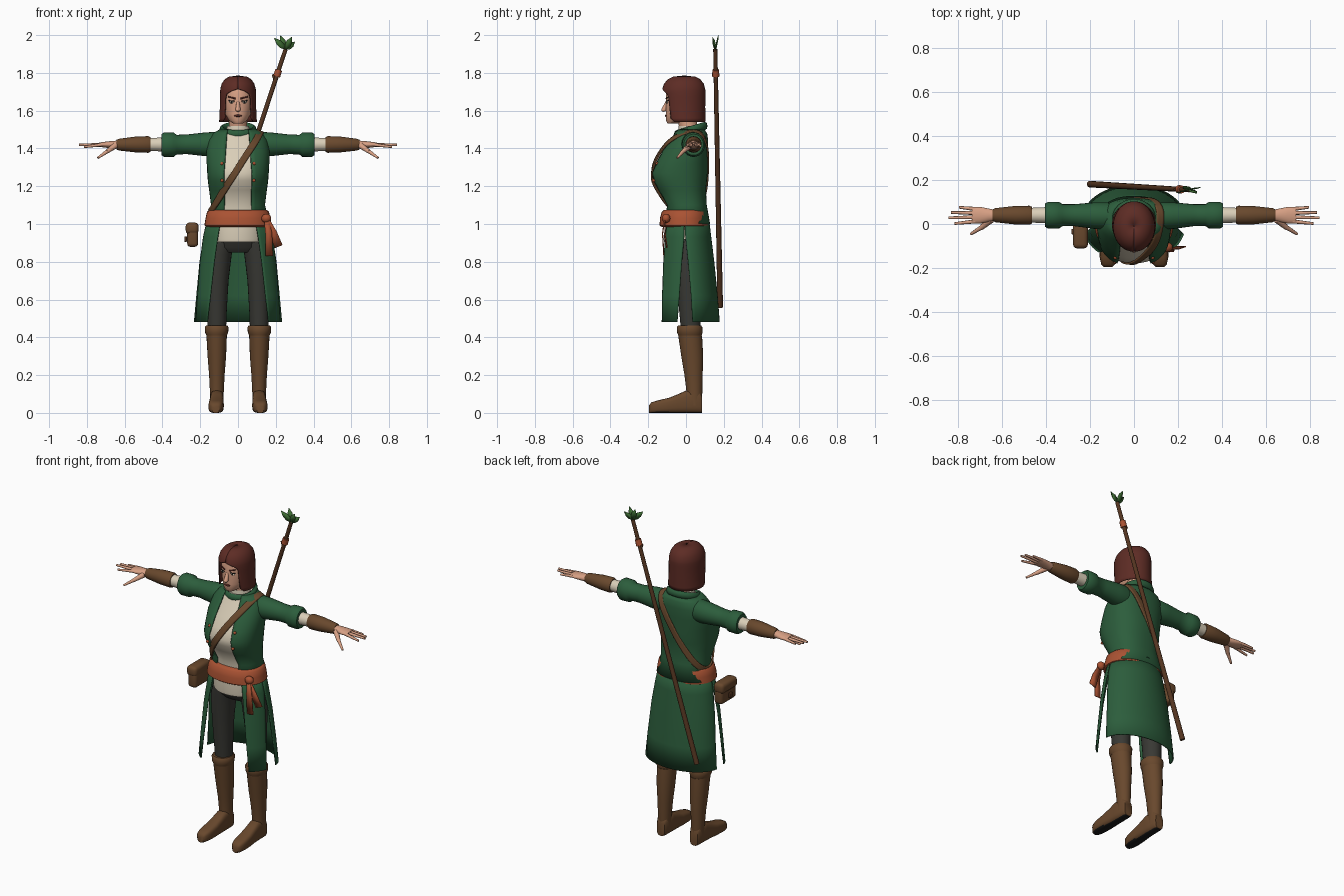
import bpy, bmesh, math
from mathutils import Vector, Matrix

if "Cube" in bpy.data.objects:
    bpy.data.objects.remove(bpy.data.objects["Cube"])

COLOURS = {
    "coat_green": (.025, .11, .045), "hair_auburn": (.11, .025, .018),
    "sash_orange": (.40, .085, .033), "linen_cream": (.70, .62, .48),
    "boot_leather": (.14, .065, .026), "dark_wood": (.09, .036, .015),
    "trouser_charcoal": (.04, .04, .034), "skin": (.68, .35, .23),
    "leaf_green": (.05, .16, .035), "sole_black": (.01, .01, .01)}
MATS = {}
for key, col in COLOURS.items():
    MATS[key] = bpy.data.materials.new(key)
    MATS[key].diffuse_color = (*col, 1)


def finish(name, bm, mat, mirror=False, thick=0, subd=0, recalc=True, angle=45):
    if recalc:
        bmesh.ops.recalc_face_normals(bm, faces=bm.faces)
    me = bpy.data.meshes.new(name)
    bm.to_mesh(me)
    bm.free()
    me.materials.append(MATS[mat])
    me.shade_smooth()
    me.set_sharp_from_angle(angle=math.radians(angle))
    ob = bpy.data.objects.new(name, me)
    bpy.context.collection.objects.link(ob)
    if subd:
        m = ob.modifiers.new("smooth", 'SUBSURF')
        m.levels = m.render_levels = subd
    if thick:
        m = ob.modifiers.new("thickness", 'SOLIDIFY')
        m.thickness, m.offset = thick, 1
    if mirror:
        ob.modifiers.new("mirror", 'MIRROR')
    return ob


def power(v, p):
    return math.copysign(abs(v) ** p, v)


def loft(name, rows, mat, axis='z', n=24, p=1, arcs=None, **kw):
    """Rows are (position, centre a, centre b, radius a, radius b)."""
    bm = bmesh.new()
    rings = []
    for k, (t, a, b, ra, rb) in enumerate(rows):
        lo, hi = arcs[k] if arcs else (0, 2 * math.pi)
        ring = []
        for i in range(n):
            th = lo + (hi - lo) * i / (n - 1 if arcs else n)
            u, v = a + ra * power(math.cos(th), p), b + rb * power(math.sin(th), p)
            ring.append(bm.verts.new({'z': (u, v, t), 'x': (t, u, v), 'y': (u, t, v)}[axis]))
        rings.append(ring)
    for r0, r1 in zip(rings, rings[1:]):
        for i in range(n - 1 if arcs else n):
            j = (i + 1) % n
            bm.faces.new((r0[i], r0[j], r1[j], r1[i]))
    if not arcs:
        bm.faces.new(rings[0])
        bm.faces.new(rings[-1])
    return finish(name, bm, mat, recalc=not arcs, **kw)


def tube(name, a, b, r1, r2, mat, n=12, **kw):
    a, b = Vector(a), Vector(b)
    bm = bmesh.new()
    rot = (b - a).to_track_quat('Z', 'Y').to_matrix().to_4x4()
    bmesh.ops.create_cone(bm, cap_ends=True, segments=n, radius1=r1, radius2=r2,
                          depth=(b - a).length, matrix=Matrix.Translation((a + b) / 2) @ rot)
    return finish(name, bm, mat, **kw)


def blob(name, c, size, mat, **kw):
    bm = bmesh.new()
    bmesh.ops.create_uvsphere(bm, u_segments=16, v_segments=10, radius=1,
                              matrix=Matrix.Translation(c) @ Matrix.Diagonal((*size, 1)))
    return finish(name, bm, mat, **kw)


def ribbon(name, pts, normals, widths, mat, closed=False, thick=.006, **kw):
    bm = bmesh.new()
    pts = [Vector(q) for q in pts]
    n = len(pts)
    pairs = []
    for i, q in enumerate(pts):
        ahead = pts[(i + 1) % n] if closed or i < n - 1 else q
        behind = pts[i - 1] if closed or i else q
        side = (ahead - behind).cross(Vector(normals[i])).normalized() * widths[i] / 2
        pairs.append((bm.verts.new(q - side), bm.verts.new(q + side)))
    for i in range(n if closed else n - 1):
        (a, b), (c, d) = pairs[i], pairs[(i + 1) % n]
        bm.faces.new((a, c, d, b))
    return finish(name, bm, mat, thick=thick, recalc=False, **kw)


def front_gap(rx, w, p=1):
    """Angle range that leaves an opening of half width w facing the front."""
    g = math.asin(min(1, w / rx) ** (1 / p))
    return (-math.pi / 2 + g, 1.5 * math.pi - g)


# Torso: linen shirt with an open coat over it
torso = [(1.0, .0, .155, .115), (1.1, .0, .13, .097), (1.18, -.025, .14, .118),
         (1.23, -.036, .147, .134), (1.27, -.038, .15, .14), (1.32, -.026, .153, .128),
         (1.38, -.008, .155, .112), (1.44, .015, .145, .09), (1.475, .022, .12, .078),
         (1.495, .022, .085, .065)]
loft("shirt", [(z, 0, y, rx, ry) for z, y, rx, ry in torso], "linen_cream", p=.85, n=36)
gaps = [.07, .068, .068, .07, .07, .066, .062, .058, .055, .05]
loft("coat_body", [(z, 0, y, rx + .004, ry + .004) for z, y, rx, ry in torso], "coat_green",
     p=.85, n=36, arcs=[front_gap(r[2], g, .85) for r, g in zip(torso, gaps)], thick=.009)
for i, (z, y) in enumerate([(1.32, -.152), (1.23, -.172)]):
    blob(f"coat_button_{i}", (.085, y, z), (.009, .009, .009), "sash_orange", mirror=True)
loft("shirt_hem", [(.905, 0, -.01, .137, .105), (.92, 0, -.01, .14, .108),
                   (1.02, 0, 0, .145, .11)], "linen_cream")

# Rolled coat collar, higher at the back
bm = bmesh.new()
ringv = []
for i in range(24):
    th = i * math.tau / 24
    c = Vector((.085 * math.cos(th), .025 + .075 * math.sin(th), 1.497 + .022 * math.sin(th)))
    out = Vector((math.cos(th), math.sin(th), 0))
    ringv.append([bm.verts.new(c + out * .014 * math.cos(f) + Vector((0, 0, .022 * math.sin(f))))
                  for f in [k * math.tau / 8 for k in range(8)]])
for i in range(24):
    for k in range(8):
        a, b = ringv[i], ringv[(i + 1) % 24]
        bm.faces.new((a[k], b[k], b[(k + 1) % 8], a[(k + 1) % 8]))
finish("coat_collar", bm, "coat_green")
loft("shirt_collar", [(1.46, 0, .02, .07, .062), (1.518, 0, .015, .058, .054)], "linen_cream")

# Coat skirt: one back panel and two front panels, slit at the sides
loft("skirt_back", [(.48, 0, .025, .228, .148), (.62, 0, .022, .215, .14), (.8, 0, .012, .198, .132),
                    (.93, 0, .004, .178, .124), (1.04, 0, 0, .155, .115)], "coat_green", n=28,
     arcs=[(t, math.pi - t) for t in (.06, .03, -.01, -.06, -.08)], thick=.006)
loft("skirt_front", [(.48, 0, -.01, .226, .16), (.62, 0, -.008, .214, .153), (.8, 0, -.004, .198, .142),
                     (.93, 0, 0, .18, .13), (1.04, 0, 0, .155, .115)], "coat_green", n=10,
     arcs=[(-.79, -.22), (-.84, -.17), (-.9, -.12), (-.95, -.07), (-.98, -.07)], thick=.006, mirror=True)

# Waist sash, knot and hanging tails
loft("waist_sash", [(.985, 0, -.008, .165, .122), (.992, 0, -.008, .178, .132),
                    (1.03, 0, -.008, .172, .13), (1.065, 0, -.006, .164, .122),
                    (1.075, 0, -.004, .152, .112)], "sash_orange", n=36, p=.92)
blob("sash_knot", (.15, -.105, 1.03), (.026, .022, .024), "sash_orange")
front = (0, -1, 0)
for i, (x, z, w) in enumerate([(.165, .83, .04), (.215, .88, .045)]):
    ribbon(f"sash_tail_{i}", [(.15, -.115, 1.03), ((.16 + x) / 2, -.127 + .012 * i, .95), (x, -.12 + .015 * i, z)],
           [front] * 3, [.025, w * .9, w], "sash_orange")

# Trousers
loft("trouser_hips", [(.85, 0, .01, .11, .06), (.875, 0, .01, .14, .083), (.96, 0, 0, .138, .1)],
     "trouser_charcoal")
loft("trouser_leg", [(.42, .112, .025, .048, .05), (.55, .112, .02, .053, .057), (.7, .111, .015, .061, .067),
                     (.84, .104, .012, .071, .077), (.92, .085, .01, .07, .08)], "trouser_charcoal", mirror=True)

# Boots: shaft with folded cuff, then a foot with a black sole
loft("boot_shaft", [(.04, .112, .045, .035, .038), (.1, .112, .045, .036, .041), (.2, .112, .04, .041, .048),
                    (.3, .112, .033, .049, .058), (.41, .113, .022, .054, .063)], "boot_leather", mirror=True)
loft("boot_cuff", [(.41, .113, .021, .054, .062), (.425, .113, .02, .061, .067), (.452, .113, .019, .063, .068),
                   (.462, .113, .019, .057, .062)], "boot_leather", mirror=True)
foot = loft("boot_foot", [(y, x, top / 2, rx, top / 2) for y, x, top, rx in
                          [(.085, .112, .09, .026), (.07, .112, .115, .034), (.0, .112, .118, .036),
                           (-.04, .113, .1, .037), (-.09, .115, .08, .04), (-.15, .117, .066, .039),
                           (-.183, .118, .056, .031), (-.196, .118, .04, .018)]],
            "boot_leather", axis='y', p=.62, mirror=True)
foot.data.materials.append(MATS["sole_black"])
for f in foot.data.polygons:
    if f.normal.z < -.8 and f.center.z < .02:
        f.material_index = 1

# Arms: coat sleeve, shirt cuff, bracer, hand
loft("coat_sleeve", [(.07, .035, 1.42, .05, .058), (.12, .036, 1.422, .062, .066), (.18, .038, 1.422, .06, .062),
                     (.27, .04, 1.422, .05, .052), (.325, .04, 1.42, .05, .052), (.34, .04, 1.42, .06, .064),
                     (.39, .04, 1.42, .061, .065), (.405, .04, 1.42, .052, .056)],
     "coat_green", axis='x', mirror=True)
loft("shirt_cuff", [(.39, .04, 1.421, .037, .037), (.475, .04, 1.421, .033, .034)], "linen_cream",
     axis='x', mirror=True)
loft("bracer", [(.463, .04, 1.421, .038, .039), (.475, .04, 1.421, .043, .044), (.54, .04, 1.421, .042, .042),
                (.63, .04, 1.42, .032, .031), (.642, .04, 1.42, .026, .026)], "boot_leather", axis='x', mirror=True)
loft("palm", [(.63, .04, 1.42, .024, .022), (.66, .04, 1.42, .03, .02), (.7, .04, 1.42, .038, .016),
              (.735, .04, 1.42, .038, .011)], "skin", axis='x', mirror=True)
for i, (y0, y1, x1, z1) in enumerate([(.012, .002, .815, 1.408), (.031, .028, .842, 1.419),
                                      (.05, .052, .832, 1.419), (.068, .076, .795, 1.414)]):
    tube(f"finger_{i}", (.72, y0, 1.42), (x1, y1, z1), .0095, .006, "skin", n=8, mirror=True)
tube("thumb_base", (.65, .02, 1.415), (.695, -.018, 1.382), .017, .011, "skin", n=8, mirror=True)
tube("thumb_tip", (.69, -.014, 1.386), (.742, -.046, 1.35), .011, .006, "skin", n=8, mirror=True)

# Head, face and hair
loft("neck", [(1.48, 0, .02, .05, .05), (1.6, 0, -.005, .046, .05)], "skin")
loft("head", [(1.533, 0, -.068, .026, .03), (1.548, 0, -.048, .048, .058), (1.58, 0, -.024, .067, .083),
              (1.63, 0, -.014, .078, .093), (1.69, 0, -.01, .08, .096), (1.74, 0, -.01, .068, .08),
              (1.762, 0, -.01, .04, .05)], "skin", n=32)
tube("nose", (0, -.098, 1.655), (0, -.117, 1.604), .006, .014, "skin")
blob("nose_tip", (0, -.118, 1.604), (.013, .013, .01), "skin")
blob("lips", (0, -.106, 1.573), (.02, .006, .006), "hair_auburn")
blob("eye_white", (.034, -.099, 1.645), (.014, .004, .0065), "linen_cream", mirror=True)
blob("eye_pupil", (.034, -.102, 1.645), (.0055, .003, .006), "sole_black", mirror=True)
tube("eye_lid", (.019, -.104, 1.65), (.05, -.095, 1.653), .003, .003, "sole_black", n=6, mirror=True)
tube("eyebrow", (.014, -.106, 1.664), (.052, -.093, 1.674), .0045, .003, "hair_auburn", n=6, mirror=True)
hair = [(1.54, -.004, .094, .1, .078), (1.56, -.006, .093, .103, .067), (1.62, -.01, .09, .106, .064),
        (1.67, -.011, .09, .108, .062), (1.69, -.012, .09, .109, .055), (1.705, -.012, .089, .109, .03),
        (1.714, -.012, .088, .108, .0), (1.74, -.011, .081, .1, 0), (1.762, -.01, .066, .082, 0),
        (1.774, -.01, .046, .058, 0), (1.78, -.01, .001, .001, 0)]
loft("hair_bob", [(z, 0, y, rx, ry) for z, y, rx, ry, w in hair], "hair_auburn", n=40,
     arcs=[front_gap(rx, w) for z, y, rx, ry, w in hair], thick=.006)

# Shoulder strap looping across chest and back
path = [(.125, .03, 1.503), (.108, -.075, 1.462), (.07, -.13, 1.405), (.025, -.17, 1.335), (-.015, -.19, 1.27),
        (-.05, -.178, 1.22), (-.085, -.14, 1.165), (-.135, -.085, 1.085), (-.168, .01, 1.045),
        (-.125, .085, 1.1), (-.045, .115, 1.22), (.02, .124, 1.32), (.08, .12, 1.42), (.115, .09, 1.485)]
norms = [(.3, 0, 1)] + [(q[0] * .8, q[1], .15 if q[2] > 1.4 else 0) for q in path[1:]]
ribbon("shoulder_strap", path, norms, [.036] * len(path), "boot_leather", closed=True, thick=.009, subd=2)

# Belt pouch with flap and clasp
for name, c, size, bev in [("pouch_body", (-.24, -.035, .94), (.058, .145, .122), .018),
                           ("pouch_flap", (-.243, -.035, .977), (.068, .152, .062), .02),
                           ("pouch_clasp", (-.277, -.035, .92), (.014, .025, .03), .004)]:
    bm = bmesh.new()
    bmesh.ops.create_cube(bm, size=1, matrix=Matrix.Translation(c) @ Matrix.Diagonal((*size, 1)))
    bmesh.ops.bevel(bm, geom=bm.edges[:], offset=bev, segments=3, affect='EDGES', profile=.5)
    finish(name, bm, "boot_leather" if "clasp" not in name else "dark_wood")

# Staff slung on the back, with binding and leaves
low, tip = Vector((-.2, .181, .56)), Vector((.252, .155, 1.925))
tube("staff", low, tip, .015, .011, "dark_wood")
tube("staff_binding", low.lerp(tip, .895), low.lerp(tip, .92), .019, .018, "sash_orange")
tube("staff_twig", low.lerp(tip, .88), low.lerp(tip, .88) + Vector((-.015, 0, .03)), .009, .005, "dark_wood", n=8)
for i, end in enumerate([(.192, .14, 1.985), (.302, .165, 1.965), (.225, .17, 2.0), (.285, .138, 1.99)]):
    end = Vector(end)
    ribbon(f"leaf_{i}", [tip, tip.lerp(end, .3), tip.lerp(end, .62), end], [(.2, -1, .2)] * 4,
           [.006, .03, .03, .001], "leaf_green", thick=.003)

for m in bpy.data.materials:
    if m.users and not m.is_grease_pencil:
        m.use_nodes = True
        m.node_tree.nodes["Principled BSDF"].inputs["Base Color"].default_value = m.diffuse_color
